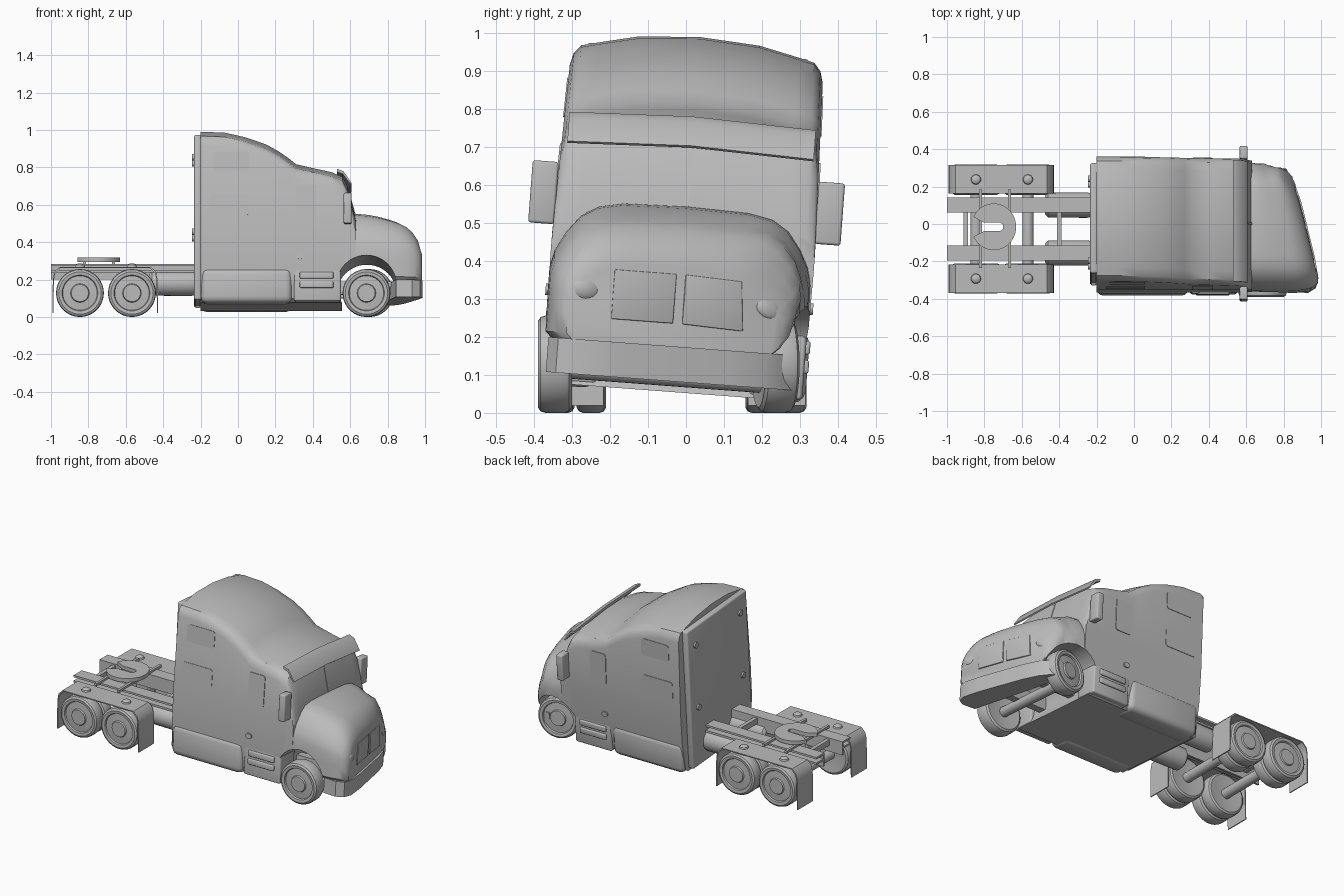
import bpy, bmesh, math
from mathutils import Matrix, Vector

if "Cube" in bpy.data.objects:
    bpy.data.objects.remove(bpy.data.objects["Cube"])

grey = bpy.data.materials.new("body grey")
grey.diffuse_color = (0.5, 0.5, 0.5, 1)
grey.use_nodes = True
grey.node_tree.nodes["Principled BSDF"].inputs["Base Color"].default_value = grey.diffuse_color
# The cab leans sideways on its chassis
LEAN = Matrix.Translation((0, -0.04, 0)) @ Matrix.Rotation(math.radians(-4.3), 4, 'X')


def crush(co):
    """Push the nose back on the far (+y) side and crumple it a little."""
    t = min(max((co.x - 0.6) / 0.36, 0), 1)
    s = max((co.y + 0.28) / 0.56, 0)
    far = t * min(max(co.y / 0.3, 0), 1)
    x = co.x - 0.135 * s * t
    y = co.y * (1 - 0.08 * far) + 0.010 * far * math.sin(40 * co.x + 25 * co.z)
    z = co.z - 0.02 * far * (0.5 + 0.5 * math.sin(30 * co.x + 12 * co.y)) * (co.z > 0.22)
    return Vector((x, y, z))


def finish(name, bm, lean=False, crushed=False):
    bmesh.ops.recalc_face_normals(bm, faces=bm.faces)
    if crushed:
        for v in bm.verts:
            v.co = crush(v.co)
    if lean:
        bm.transform(LEAN)
    me = bpy.data.meshes.new(name)
    bm.to_mesh(me)
    bm.free()
    me.materials.append(grey)
    ob = bpy.data.objects.new(name, me)
    bpy.context.collection.objects.link(ob)
    return ob


def loft(name, rings, closed=True, **kw):
    bm = bmesh.new()
    vs = [[bm.verts.new(p) for p in r] for r in rings]
    n = len(rings[0])
    for a, b in zip(vs, vs[1:]):
        for i in range(n):
            bm.faces.new((a[i], a[(i + 1) % n], b[(i + 1) % n], b[i]))
    if closed:
        bm.faces.new(vs[0])
        bm.faces.new(vs[-1])
    return finish(name, bm, **kw)


def box(name, x, y, z, bevel=0.0, **kw):
    bm = bmesh.new()
    bmesh.ops.create_cube(bm, size=1)
    for v in bm.verts:
        v.co = [r[0] + (c + 0.5) * (r[1] - r[0]) for c, r in zip(v.co, (x, y, z))]
    if bevel:
        bmesh.ops.bevel(bm, geom=bm.edges[:], offset=bevel, segments=3, profile=0.5, affect='EDGES')
    return finish(name, bm, **kw)


def lathe(name, profile, centre, axis='Y', seg=36, tilt=0, **kw):
    """Profile of (radius, distance along axis)."""
    rings = []
    for r, d in profile:
        ring = []
        for i in range(seg):
            a = 2 * math.pi * i / seg
            p = Vector((r * math.cos(a), d, r * math.sin(a)))
            if axis == 'X':
                p = Vector((p.y, p.x, p.z))
            if axis == 'Z':
                p = Vector((p.x, p.z, p.y))
            ring.append(Vector(centre) + Matrix.Rotation(tilt, 3, 'Z') @ p)
        rings.append(ring)
    return loft(name, rings, **kw)


def rod(name, a, b, r, centre, axis, **kw):
    return lathe(name, [(r, a), (r, b)], centre, axis, **kw)


def wheel(name, x, y, w, side, r=0.128, tilt=0):
    prof = [(0.012, 0.5), (0.046, 0.5), (0.05, 0.40), (0.092, 0.36), (0.096, 0.47), (0.113, 0.5),
            (0.124, 0.42), (r, 0.28), (r, -0.28), (0.124, -0.42), (0.113, -0.5), (0.09, -0.47), (0.05, -0.4)]
    lathe(name, [(a, side * b * w) for a, b in prof], (x, y, r), tilt=tilt)


def wall(z):
    return 0.347 - max(z - 0.45, 0) * 0.03


def cut(ob, cutter):
    m = ob.modifiers.new("arch", 'BOOLEAN')
    m.operation = 'DIFFERENCE'
    m.solver = 'EXACT'
    m.object = cutter
    bpy.context.view_layer.objects.active = ob
    bpy.ops.object.modifier_apply(modifier="arch")


def mirrored(x, half):
    """Full cross-section at x from bottom to top half-profile (last point on centre)."""
    return [(x, y, z) for y, z in half] + [(x, -y, z) for y, z in reversed(half[:-1])]


# Sleeper cab: cross-sections along x, down to the foot of the windscreen
def cab_ring(x, top):
    e = top - 0.048
    return mirrored(x, [(0.30, 0.055), (0.325, 0.075), (0.345, 0.25), (0.347, min(0.45, e - 0.09)),
                        (wall(e - 0.05), e - 0.05), (wall(e) - 0.007, e - 0.018), (wall(e) - 0.025, e + 0.003),
                        (wall(e) - 0.07, e + 0.014), (0.16, top - 0.011), (0, top)])


cab = loft("cab", [cab_ring(x, t) for x, t in (
    (-0.2, 0.992), (-0.07, 0.987), (0.04, 0.962), (0.15, 0.924), (0.22, 0.885), (0.27, 0.85), (0.31, 0.818),
    (0.4, 0.797), (0.5, 0.775), (0.56, 0.75), (0.585, 0.70), (0.63, 0.53))], lean=True)


# Bonnet with rounded wings, pushed in on the far side
def hood_ring(x, w, top, low=0.17):
    h = top - low
    return mirrored(x, [(0.1, low), (w - 0.02, low), (w, low + 0.02), (w, low + 0.3 * h), (w, low + 0.52 * h),
                        (w - 0.01, low + 0.64 * h), (w - 0.035, low + 0.77 * h), (w - 0.07, low + 0.89 * h),
                        (w - 0.115, low + 0.965 * h), (w - 0.18, top), (0, top + 0.004)])


hood = loft("bonnet", [hood_ring(*s) for s in (
    (0.57, 0.343, 0.535), (0.64, 0.345, 0.54), (0.70, 0.347, 0.535), (0.76, 0.347, 0.525), (0.82, 0.346, 0.51),
    (0.87, 0.343, 0.495), (0.91, 0.337, 0.477), (0.945, 0.327, 0.45), (0.97, 0.312, 0.42), (0.984, 0.29, 0.38))],
    lean=True, crushed=True)

# Front wheel arches
arch = rod("arch_cutter", -0.6, 0.6, 0.16, (0.687, 0, 0.145), 'Y', seg=48, lean=True)
arch.hide_render = True
cut(cab, arch)
cut(hood, arch)
bpy.data.objects.remove(arch)

# Bumper
plan = [(0.845, -0.33), (0.93, -0.336), (0.972, -0.31), (0.99, -0.26), (0.998, -0.15), (0.998, 0.15),
        (0.99, 0.26), (0.972, 0.31), (0.93, 0.336), (0.845, 0.33)]
loft("bumper", [[(x, y, z) for x, y in plan] for z in (0.083, 0.175)], lean=True, crushed=True)

# Grille panels and headlights
for s in (-1, 1):
    ys = sorted((s * 0.012, s * 0.175))
    box("grille_panel", (0.978, 0.988), ys, (0.235, 0.365), 0.003, lean=True, crushed=True)
    bm = bmesh.new()
    bmesh.ops.create_uvsphere(bm, u_segments=24, v_segments=12, radius=1)
    bm.transform(Matrix.Translation((0.965, s * 0.248, 0.308)) @ Matrix.Diagonal((0.025, 0.046, 0.034, 1)))
    finish("headlight", bm, lean=True, crushed=True)

# Sun visor over the windscreen
loft("sun_visor", [[(x, y, z - 0.012 * (abs(y) > 0.1)) for x, z in
                    ((0.53, 0.782), (0.565, 0.768), (0.607, 0.705), (0.60, 0.70), (0.56, 0.755), (0.53, 0.765))]
                   for y in (-0.325, 0, 0.325)], lean=True)
# Windscreen divider
loft("windscreen_divider", [[(x, y, z) for x, z in ((0.586, 0.705), (0.634, 0.53), (0.62, 0.53), (0.575, 0.705))]
                            for y in (-0.006, 0.006)], lean=True)

# Rear wall panel with fixings
box("rear_wall", (-0.235, -0.195), (-0.295, 0.295), (0.07, 0.955), 0.012, lean=True)
for y in (-0.22, 0.22):
    for z in (0.44, 0.84):
        rod("rear_wall_fixing", -0.245, -0.23, 0.018, (0, y, z), 'X', seg=16, lean=True)


def side_panel(name, s, x, z, t=0.004):
    bm = bmesh.new()
    bmesh.ops.create_cube(bm, size=1)
    up = [e for e in bm.edges if abs(e.verts[0].co.y - e.verts[1].co.y) > 0.5]
    for v in bm.verts:
        v.co.x = x[0] + (v.co.x + 0.5) * (x[1] - x[0])
        v.co.z = z[0] + (v.co.z + 0.5) * (z[1] - z[0])
        v.co.y *= 2 * t
    bmesh.ops.bevel(bm, geom=up, offset=0.015, segments=3, profile=0.5, affect='EDGES')
    for v in bm.verts:
        v.co.y += s * wall(v.co.z)
    finish(name, bm, lean=True)


for s in (-1, 1):
    # Windows, handles, side tanks, steps and mirrors
    side_panel("door_window", s, (0.31, 0.42), (0.49, 0.685))
    side_panel("upper_sleeper_window", s, (-0.13, 0.06), (0.755, 0.86), 0.003)
    side_panel("lower_sleeper_window", s, (-0.15, 0.06), (0.52, 0.63), 0.003)
    side_panel("door_handle", s, (0.31, 0.35), (0.285, 0.315), 0.006)
    box("side_tank", (-0.2, 0.29), sorted((s * 0.2, s * 0.35)), (0.05, 0.24), 0.035, lean=True)
    box("step_box", (0.3, 0.55), sorted((s * 0.2, s * 0.342)), (0.06, 0.25), 0.01, lean=True)
    for z in (0.13, 0.18):
        box("step_tread", (0.33, 0.51), sorted((s * 0.33, s * 0.353)), (z, z + 0.035), 0.006, lean=True)
    box("mirror", (0.565, 0.608), sorted((s * 0.343, s * 0.412)), (0.472, 0.636), 0.008, lean=True)
    box("mirror_arm", (0.58, 0.595), sorted((s * 0.3, s * 0.36)), (0.49, 0.51), lean=True)
    box("front_rail", (0.5, 0.88), sorted((s * 0.1, s * 0.15)), (0.11, 0.18), lean=True, crushed=True)

# Front axle and wheels, the far one knocked inward
rod("front_axle", -0.27, 0.25, 0.03, (0.687, 0, 0.10), 'Y', seg=20, lean=True)
wheel("front_wheel", 0.687, -0.345, 0.09, -1)
wheel("front_wheel", 0.70, 0.235, 0.09, 1, tilt=math.radians(10))

# Rear bogie: paired wheels and axles
MID = -0.027
for x in (-0.845, -0.567):
    rod("rear_axle", -0.24, 0.24, 0.03, (x, MID, 0.128), 'Y', seg=20)
    for s in (-1, 1):
        wheel("rear_outer_wheel", x, MID + s * 0.305, 0.078, s)
        wheel("rear_inner_wheel", x, MID + s * 0.222, 0.078, s)

arc = [(-0.993, 0.02), (-0.99, 0.2), (-0.982, 0.24), (-0.955, 0.268), (-0.465, 0.268), (-0.438, 0.24),
       (-0.43, 0.2), (-0.427, 0.02)]
inner = [(x + (0.006 if x < -0.7 else -0.006), z - (0.006 if z > 0.21 else 0)) for x, z in arc]
for s in (-1, 1):
    # Mudguards with caps, frame rails and air tanks
    loft("mudguard", [[(x, MID + s * y, z) for x, z in arc + inner[::-1]] for y in (0.19, 0.342)])
    for x in (-0.845, -0.567):
        lathe("mudguard_cap", [(0.028, 0), (0.024, 0.012), (0.012, 0.02)], (x, MID + s * 0.265, 0.265), 'Z', 16)
    box("frame_rail_top", (-1.0, -0.2), sorted((MID + s * 0.088, MID + s * 0.168)), (0.272, 0.284))
    box("frame_rail_web", (-1.0, -0.2), sorted((MID + s * 0.088, MID + s * 0.1)), (0.2, 0.275))
    box("frame_rail_base", (-1.0, -0.2), sorted((MID + s * 0.088, MID + s * 0.168)), (0.238, 0.25))
    lathe("air_tank", [(0.05, -0.475), (0.066, -0.46), (0.068, -0.25), (0.055, -0.2)],
          (0, MID + s * 0.128, 0.18), 'X', 28)

# Cross members and coupling plate
for x in (-0.82, -0.665):
    box("coupling_support", (x - 0.008, x + 0.008), (-0.235, 0.185), (0.28, 0.296))
for x in (-0.40, -0.9):
    box("cross_member", (x - 0.012, x + 0.012), (MID - 0.1, MID + 0.1), (0.24, 0.275))
disc = [(0.12 * math.cos(math.radians(a)), 0.125 * math.sin(math.radians(a))) for a in range(-155, 156, 10)]
notch = [(-0.05, 0.022), (0.035, 0.022), (0.05, 0.012), (0.05, -0.012), (0.035, -0.022), (-0.05, -0.022)]
loft("coupling_plate", [[(-0.75 + x, -0.015 + y, z) for x, y in disc + notch] for z in (0.295, 0.318)])

# Smooth shading with sharp edges kept
for ob in bpy.context.scene.objects:
    ob.select_set(True)
    bpy.context.view_layer.objects.active = ob
bpy.ops.object.shade_smooth_by_angle(angle=math.radians(35))
